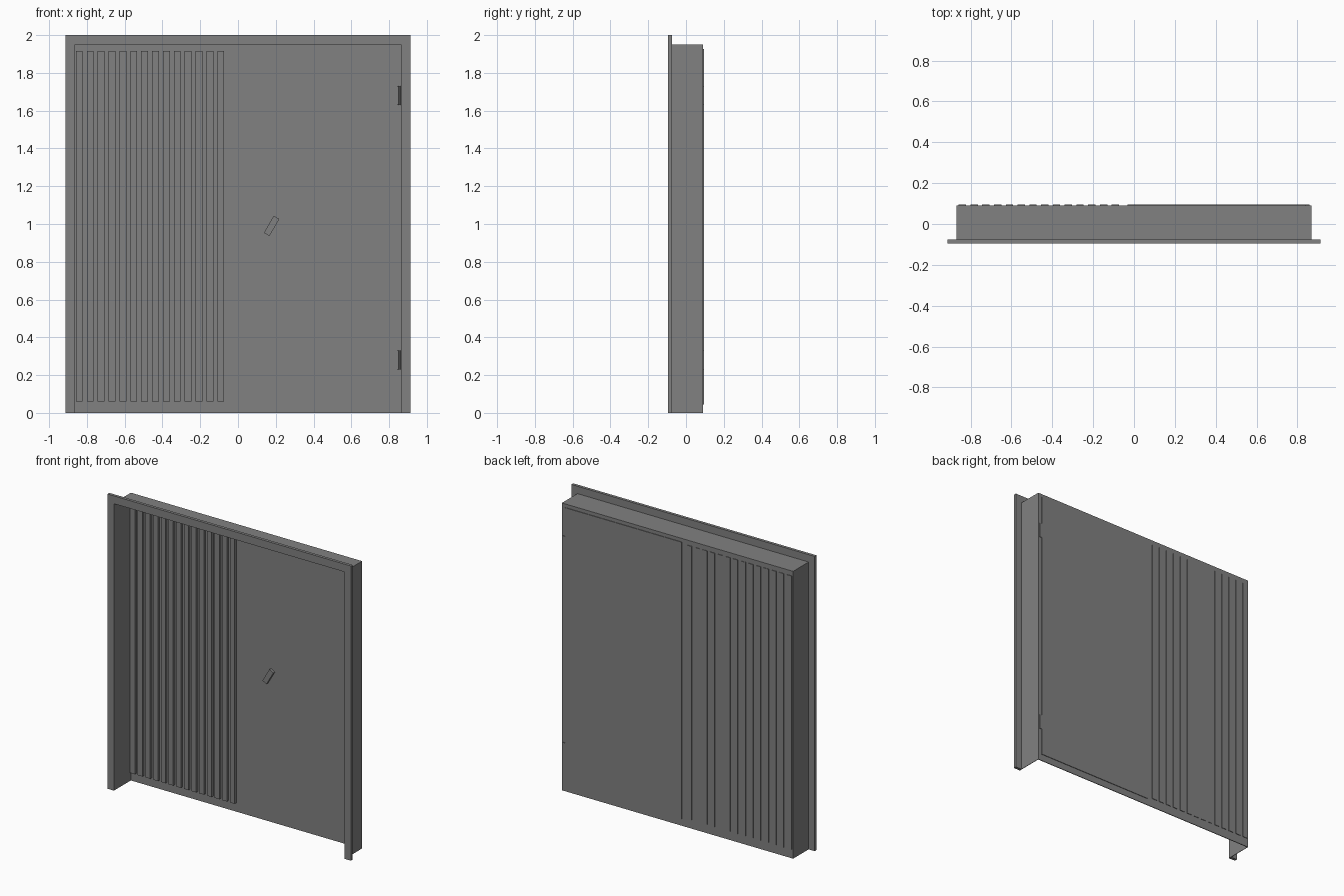
import bpy
import math
from mathutils import Matrix

old = bpy.data.objects.get("Cube")
if old:
    bpy.data.objects.remove(old, do_unlink=True)

grey = bpy.data.materials.new("mid_grey")
grey.use_nodes = True
COLOUR = (0.22, 0.22, 0.22, 1)
grey.diffuse_color = COLOUR
grey.node_tree.nodes["Principled BSDF"].inputs["Base Color"].default_value = COLOUR


def box(name, x, y, z, tilt=0):
    """Box spanning the (low, high) pairs, tilted about its own y axis."""
    spans = (x, y, z)
    bpy.ops.mesh.primitive_cube_add(size=1, location=[(a + b) / 2 for a, b in spans])
    obj = bpy.context.object
    obj.name = name
    size = [b - a for a, b in spans] + [1]
    obj.data.transform(Matrix.Rotation(tilt, 4, 'Y') @ Matrix.Diagonal(size))
    obj.data.materials.append(grey)
    return obj


HALF_W, HEIGHT = 0.914, 2.0
OPEN_W, OPEN_H = 0.868, 1.95
FRONT, TRIM_BACK = -0.095, -0.075
PANEL, BACK, PROUD = 0.086, 0.091, 0.095
SKIN = 0.003

# Front trim and thin lining on both sides
for side, s in (("left", 1), ("right", -1)):
    box(side + "_trim", sorted((s * OPEN_W, s * HALF_W)), (FRONT, TRIM_BACK), (0, HEIGHT))
    box(side + "_lining", sorted((s * (OPEN_W - SKIN), s * OPEN_W)),
        (FRONT, BACK), (0, OPEN_H))

# Head trim and lining
box("head_trim", (-OPEN_W, OPEN_W), (FRONT, TRIM_BACK), (OPEN_H, HEIGHT))
box("head_lining", (-OPEN_W, OPEN_W), (FRONT, BACK), (OPEN_H - SKIN, OPEN_H))

# Back panel and door leaf standing slightly proud of its rear
box("back_panel", (-OPEN_W, OPEN_W), (PANEL, BACK), (0, OPEN_H))
box("door_leaf", (-0.033, 0.842), (PANEL - 0.002, PROUD), (0.045, 1.926))

# Row of upright slats
for i in range(14):
    x = -0.858 + i * 0.0576
    box(f"slat_{i + 1}", (x, x + 0.036), (0.068, PROUD), (0.06, 1.917))

# Slanted handle
box("handle", (0.161, 0.195), (0.066, PROUD), (0.938, 1.042), math.radians(30))

# Hinges: leaf plate and knuckle
for label, z in (("lower", 0.279), ("upper", 1.681)):
    box(label + "_hinge_plate", (0.835, 0.858), (0.078, PROUD), (z - 0.05, z + 0.05))
    bpy.ops.mesh.primitive_cylinder_add(vertices=12, radius=0.004, depth=0.1,
                                        location=(0.855, 0.078, z))
    knuckle = bpy.context.object
    knuckle.name = label + "_hinge_knuckle"
    knuckle.data.materials.append(grey)
    bpy.ops.object.shade_smooth_by_angle()
